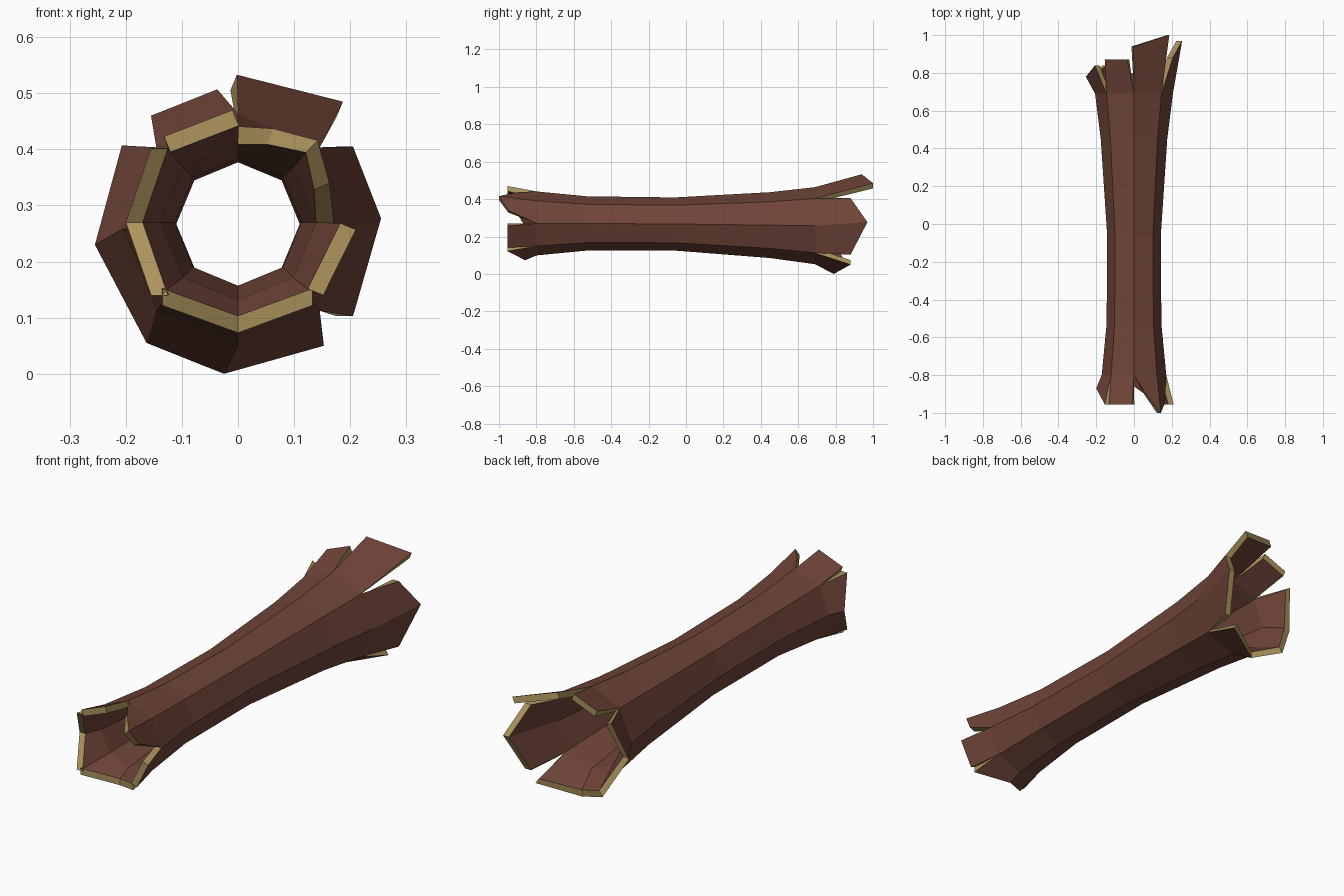
import bpy, bmesh
from math import cos, sin, pi, floor, ceil
from mathutils import Vector

if "Cube" in bpy.data.objects:
    bpy.data.objects.remove(bpy.data.objects["Cube"])

WALL = 0.032

# Trunk stations: y, outer radius, centre height
STATIONS = [(-0.80, 0.171, 0.270), (-0.53, 0.145, 0.270), (-0.06, 0.142, 0.267),
            (0.45, 0.176, 0.261), (0.69, 0.206, 0.258)]

# Splinters: (octagon corner number, x, y, z) of the outer tip points
FRONT = [
    [(0.5, .163, -.95, .34), (1, .142, -1.0, .416), (1.5, .063, -.90, .437)],
    [(2, -.010, -.955, .470), (3, -.132, -.955, .423)],
    [(3, -.155, -.955, .402), (4, -.20, -.87, .270), (5, -.155, -.955, .140)],
    [(5, -.135, -.955, .122), (6, 0, -.86, .073), (7, .133, -.955, .122)],
    [(7, .152, -.955, .140), (8, .210, -.955, .257)],
]
BACK = [
    [(1, .187, 1.0, .485), (2, -.002, .94, .533)],
    [(2, -.037, .87, .507), (3, -.155, .87, .460)],
    [(3, -.207, .84, .407), (4, -.255, .78, .230), (5, -.163, .84, .055),
     (6, -.025, .79, .0), (7, .153, .88, .050)],
    [(7, .205, .88, .103), (8, .255, .97, .277), (9, .205, .88, .405)],
]


def material(name, color):
    m = bpy.data.materials.new(name)
    m.diffuse_color = (*color, 1)
    m.use_nodes = True
    m.node_tree.nodes["Principled BSDF"].inputs["Base Color"].default_value = m.diffuse_color
    return m


bm = bmesh.new()


def face(verts, mat=0):
    bm.faces.new(verts).material_index = mat


def ring(y, r, cz):
    return [bm.verts.new((r * cos(k * pi / 4), y, cz + r * sin(k * pi / 4))) for k in range(8)]


# Hollow eight-sided trunk
outer = [ring(*s) for s in STATIONS]
inner = [ring(y, r - WALL, cz) for y, r, cz in STATIONS]
for skin in (outer, inner):
    for a, b in zip(skin, skin[1:]):
        for k in range(8):
            n = (k + 1) % 8
            face([a[k], a[n], b[n], b[k]])


def splinter(tips, ro, ri, cz):
    """Split piece of wall growing out of the end ring, with pale broken edges."""
    ks = [t[0] for t in tips]
    first, last = floor(ks[0]), ceil(ks[-1])
    pts = [Vector(t[1:]) for t in tips]
    rad = [Vector((p.x, 0, p.z - cz)).normalized() for p in pts]
    if len(set(map(float, ks))) <= 3 and ks[0] == first:
        mid = (first + last) * pi / 8
        rad = [Vector((cos(mid), 0, sin(mid)))] * len(pts)
    to = [bm.verts.new(p) for p in pts]
    ti = [bm.verts.new(p - d * 0.03) for p, d in zip(pts, rad)]
    for j in range(first, last):
        sel = [i for i, k in enumerate(ks) if j <= k <= j + 1][::-1]
        for rv, tv in ((ro, to), (ri, ti)):
            face([rv[j % 8], rv[(j + 1) % 8]] + [tv[i] for i in sel])
    edge_o = [ro[first % 8]] + to + [ro[last % 8]]
    edge_i = [ri[first % 8]] + ti + [ri[last % 8]]
    for i in range(len(edge_o) - 1):
        face([edge_o[i], edge_o[i + 1], edge_i[i + 1], edge_i[i]], 1)


for pieces, e in ((FRONT, 0), (BACK, -1)):
    for tips in pieces:
        splinter(tips, outer[e], inner[e], STATIONS[e][2])

bmesh.ops.recalc_face_normals(bm, faces=bm.faces)
mesh = bpy.data.meshes.new("hollow_log")
bm.to_mesh(mesh)
bm.free()
mesh.materials.append(material("bark", (0.16, 0.058, 0.04)))
mesh.materials.append(material("bare_wood", (0.42, 0.30, 0.11)))
bpy.context.collection.objects.link(bpy.data.objects.new("hollow_log", mesh))
